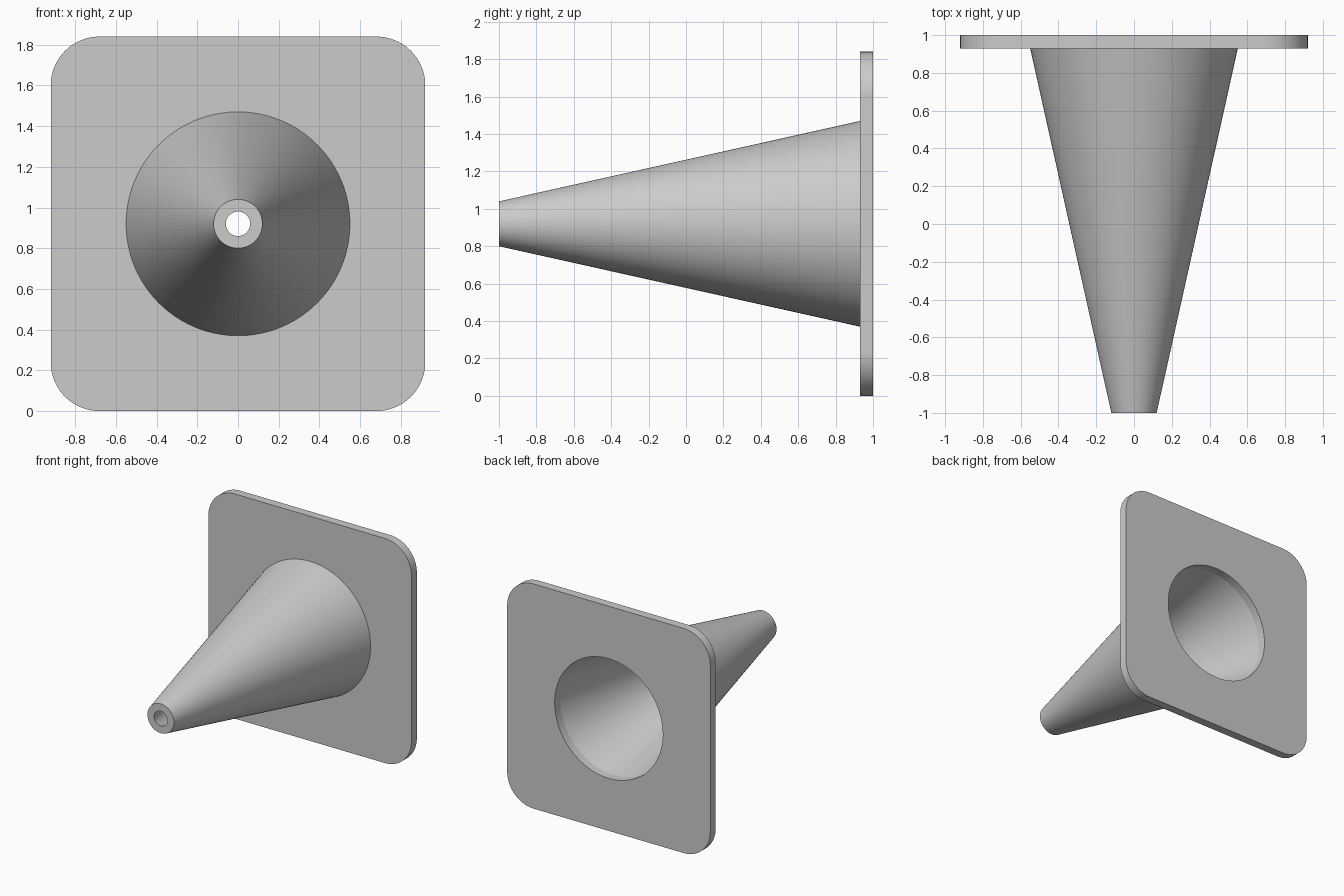
import bpy
from math import cos, sin, pi, radians

if "Cube" in bpy.data.objects:
    bpy.data.objects.remove(bpy.data.objects["Cube"])

N = 100            # points per loop
Q = N // 4         # points per quarter
CZ = 0.92          # height of the cone axis
HALF, CORNER = 0.92, 0.24


def circle(r, y):
    angles = [2 * pi * (i + 0.5) / N for i in range(N)]
    return [(r * cos(a), y, CZ + r * sin(a)) for a in angles]


def rounded_square(y):
    c = HALF - CORNER
    pts = []
    for k, (sx, sz) in enumerate([(1, 1), (-1, 1), (-1, -1), (1, -1)]):
        for i in range(Q):
            a = pi / 2 * (k + i / (Q - 1))
            pts.append((sx * c + CORNER * cos(a), y, CZ + sz * c + CORNER * sin(a)))
    return pts


def skin(name, loops):
    """Join successive loops with quads, smooth with crisp edges."""
    verts = [p for loop in loops for p in loop]
    faces = []
    for k in range(len(loops) - 1):
        for i in range(N):
            j = (i + 1) % N
            faces.append((k * N + i, (k + 1) * N + i, (k + 1) * N + j, k * N + j))
    mesh = bpy.data.meshes.new(name)
    mesh.from_pydata(verts, [], faces)
    obj = bpy.data.objects.new(name, mesh)
    bpy.context.collection.objects.link(obj)
    bpy.ops.object.select_all(action='DESELECT')
    obj.select_set(True)
    bpy.context.view_layer.objects.active = obj
    bpy.ops.object.shade_smooth_by_angle(angle=radians(10))
    return obj


# Square base plate with rounded corners, open in the middle
skin("base_plate", [circle(0.55, 0.93), rounded_square(0.93),
                    rounded_square(1.0), circle(0.49, 1.0)])

# Hollow cone: straight mouth, inner wall, tip rim, outer wall
skin("hollow_cone", [circle(0.49, 1.0), circle(0.49, 0.93), circle(0.06, -1.0),
                     circle(0.12, -1.0), circle(0.55, 0.93)])
